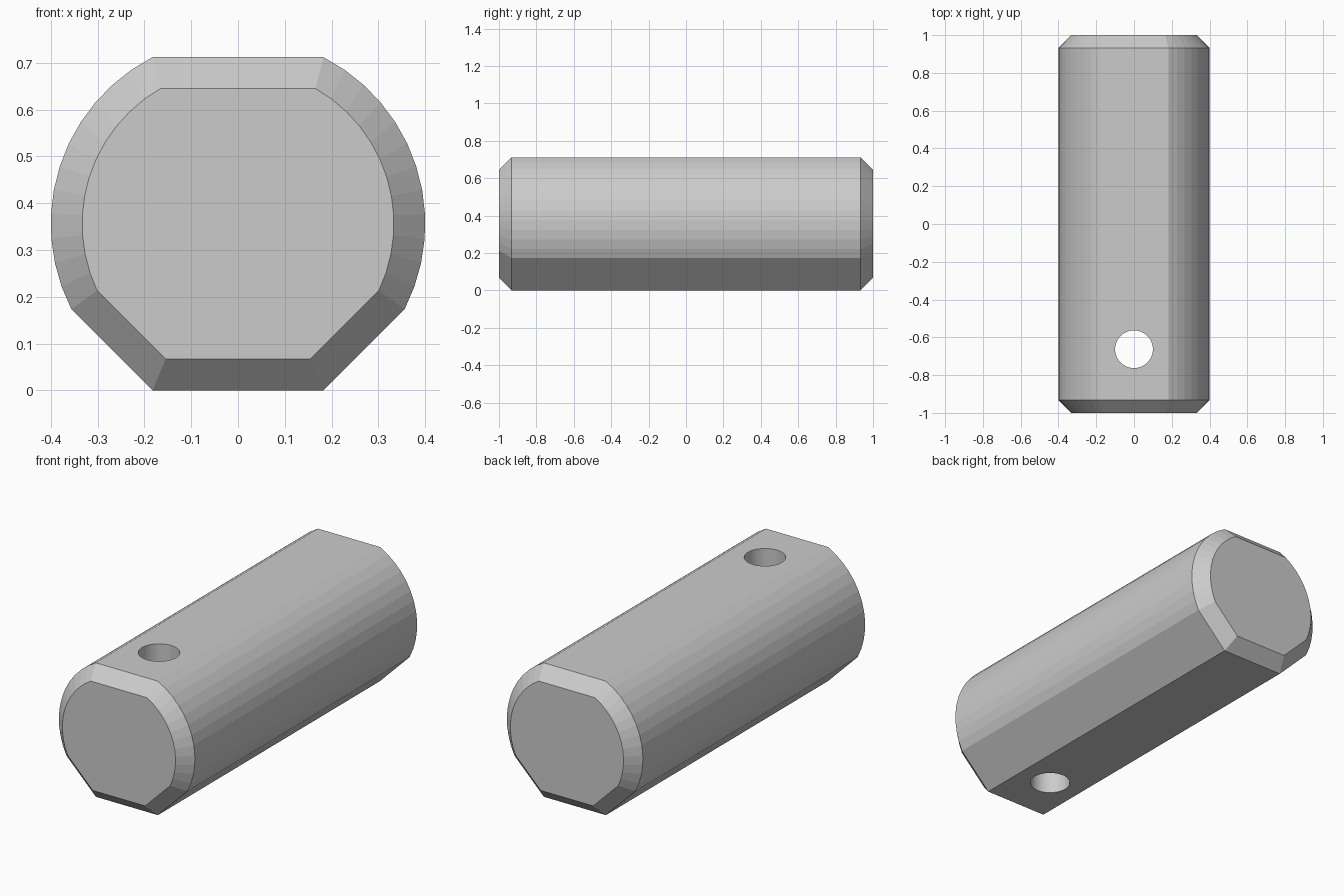
import bpy, bmesh
from math import acos, asin, cos, sin, pi, sqrt, tan

cube = bpy.data.objects.get("Cube")
if cube:
    bpy.data.objects.remove(cube, do_unlink=True)

RADIUS, FLAT, HALF_LENGTH, CHAMFER = 0.4, 0.356, 1.0, 0.067
ARC_STEPS = 12
HALF_FLAT = sqrt(RADIUS**2 - FLAT**2)
DIAGONAL = (HALF_FLAT + FLAT) / sqrt(2)

steel = bpy.data.materials.new("steel grey")
steel.use_nodes = True
grey = (0.6, 0.6, 0.6, 1)
steel.diffuse_color = grey
steel.node_tree.nodes["Principled BSDF"].inputs["Base Color"].default_value = grey


def section(inset):
    """Round bar outline with flat top, flat bottom and two lower bevels."""
    r, flat = RADIUS - inset, FLAT - inset
    start = -pi / 4 + acos((DIAGONAL - inset) / r)
    end = asin(flat / r)
    angles = [start + (end - start) * i / ARC_STEPS for i in range(ARC_STEPS + 1)]
    half = [(HALF_FLAT - inset * tan(pi / 8), -flat)]
    half += [(r * cos(a), r * sin(a)) for a in angles]
    return half + [(-x, z) for x, z in reversed(half)]


# Pin body: four matching sections joined along the length
bm = bmesh.new()
rings = []
for y, inset in ((-HALF_LENGTH, CHAMFER), (CHAMFER - HALF_LENGTH, 0),
                 (HALF_LENGTH - CHAMFER, 0), (HALF_LENGTH, CHAMFER)):
    rings.append([bm.verts.new((x, y, z + FLAT)) for x, z in section(inset)])
for a, b in zip(rings, rings[1:]):
    for i in range(len(a)):
        j = (i + 1) % len(a)
        bm.faces.new((a[i], a[j], b[j], b[i]))
bm.faces.new(rings[0])
bm.faces.new(rings[-1])
bmesh.ops.recalc_face_normals(bm, faces=bm.faces)
mesh = bpy.data.meshes.new("pin_body")
bm.to_mesh(mesh)
bm.free()
mesh.materials.append(steel)
pin = bpy.data.objects.new("pin_body", mesh)
bpy.context.collection.objects.link(pin)

# Cross hole through the top and bottom flats
bpy.ops.mesh.primitive_cylinder_add(vertices=48, radius=0.1, depth=2,
                                    location=(0, -0.663, FLAT))
cutter = bpy.context.object
cutter.name = "hole_cutter"
cutter.data.materials.append(steel)
cut = pin.modifiers.new("cross_hole", "BOOLEAN")
cut.operation = "DIFFERENCE"
cut.solver = "EXACT"
cut.object = cutter
bpy.context.view_layer.objects.active = pin
bpy.ops.object.modifier_apply(modifier=cut.name)
bpy.data.objects.remove(cutter, do_unlink=True)
